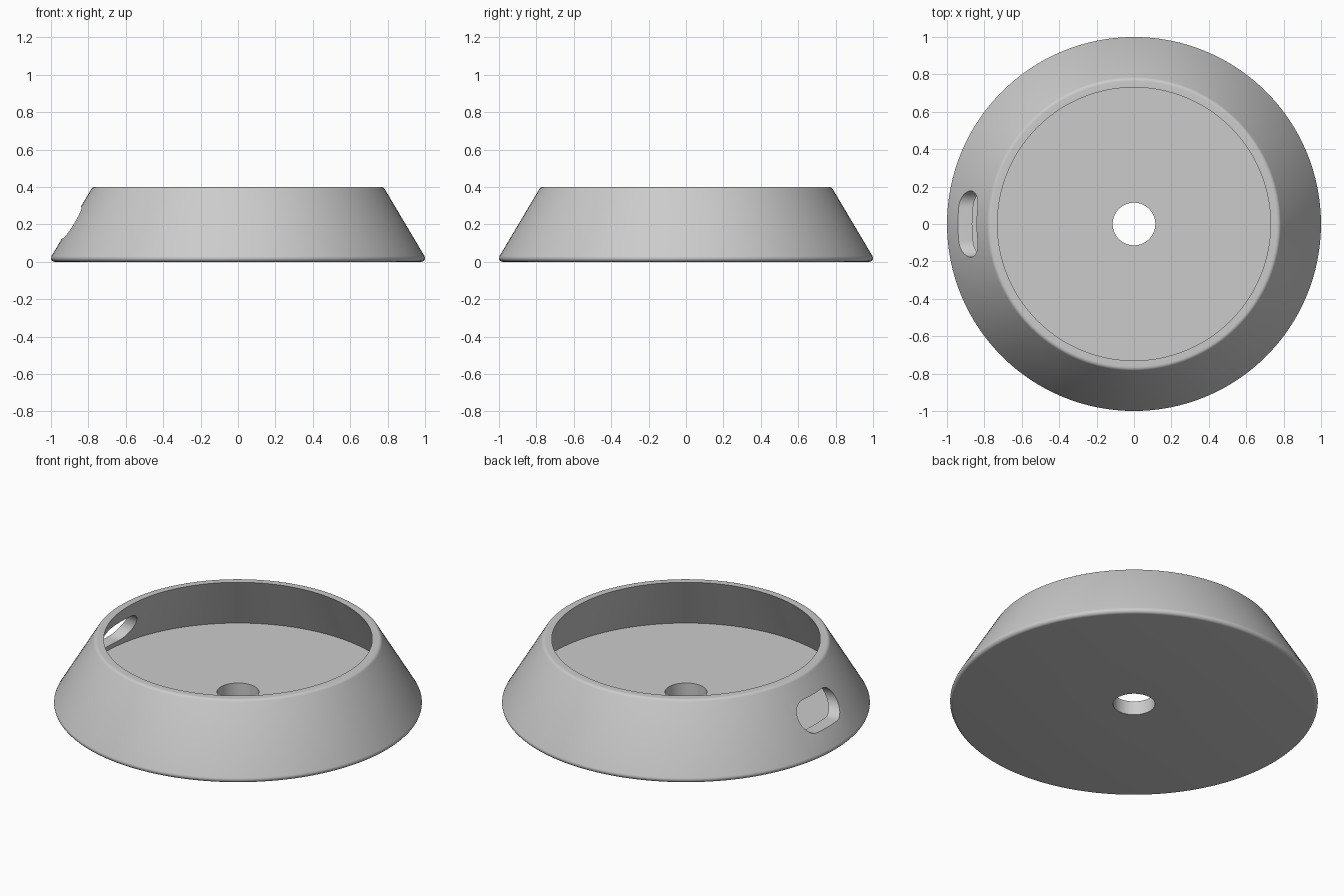
import bpy, bmesh, math

cube = bpy.data.objects.get("Cube")
if cube:
    bpy.data.objects.remove(cube, do_unlink=True)

grey = bpy.data.materials.new("plain_grey")
grey.use_nodes = True
colour = (0.6, 0.6, 0.6, 1)
grey.diffuse_color = colour
grey.node_tree.nodes["Principled BSDF"].inputs["Base Color"].default_value = colour


def add_object(name, bm):
    bmesh.ops.recalc_face_normals(bm, faces=bm.faces)
    mesh = bpy.data.meshes.new(name)
    bm.to_mesh(mesh)
    bm.free()
    mesh.materials.append(grey)
    obj = bpy.data.objects.new(name, mesh)
    bpy.context.collection.objects.link(obj)
    return obj


def lathe(name, profile, steps=128):
    """Spin a closed (radius, height) profile around the z axis."""
    bm = bmesh.new()
    verts = [bm.verts.new((r, 0, z)) for r, z in profile]
    edges = [bm.edges.new((v, verts[i - 1])) for i, v in enumerate(verts)]
    bmesh.ops.spin(bm, geom=verts + edges, cent=(0, 0, 0), axis=(0, 0, 1),
                   angle=math.tau, steps=steps, use_merge=True)
    bmesh.ops.remove_doubles(bm, verts=bm.verts, dist=1e-5)
    return add_object(name, bm)


def arc(r, z, radius, start, end, steps=6):
    """Points of a rounded profile corner, angles in degrees."""
    angles = [math.radians(start + (end - start) * i / steps) for i in range(steps + 1)]
    return [(r + radius * math.cos(a), z + radius * math.sin(a)) for a in angles]


# Dish: flat base with centre hole, sloping wall, rounded outer edges
hole, floor = 0.114, 0.083
profile = [(hole, 0)]
profile += arc(0.98, 0.02, 0.02, -90, 30)
profile += arc(0.764, 0.376, 0.024, 30, 90)
profile += [(0.73, 0.4), (0.885, floor), (hole, floor)]
dish = lathe("dish", profile)

# Cutter for the round-ended cable slot in the right wall
half_width, half_height, slot_z = 0.177, 0.084, 0.208
bm = bmesh.new()
outline = []
for side, start in ((1, -90), (-1, 90)):
    outline += arc(side * (half_width - half_height), slot_z, half_height,
                   start, start + 180, 16)
face = bm.faces.new([bm.verts.new((-1.1, y, z)) for y, z in outline])
ext = bmesh.ops.extrude_face_region(bm, geom=[face])
bmesh.ops.translate(bm, vec=(0.5, 0, 0),
                    verts=[g for g in ext["geom"] if isinstance(g, bmesh.types.BMVert)])
cutter = add_object("slot_cutter", bm)
cutter.hide_render = True
cutter.hide_viewport = True

# Cut the slot, then shade smooth with sharp edges kept
cut = dish.modifiers.new("cable_slot", 'BOOLEAN')
cut.operation = 'DIFFERENCE'
cut.solver = 'EXACT'
cut.object = cutter
bpy.ops.object.select_all(action='DESELECT')
dish.select_set(True)
bpy.context.view_layer.objects.active = dish
bpy.ops.object.modifier_apply(modifier=cut.name)
bpy.data.objects.remove(cutter, do_unlink=True)
bpy.ops.object.shade_smooth_by_angle(angle=math.radians(30))
